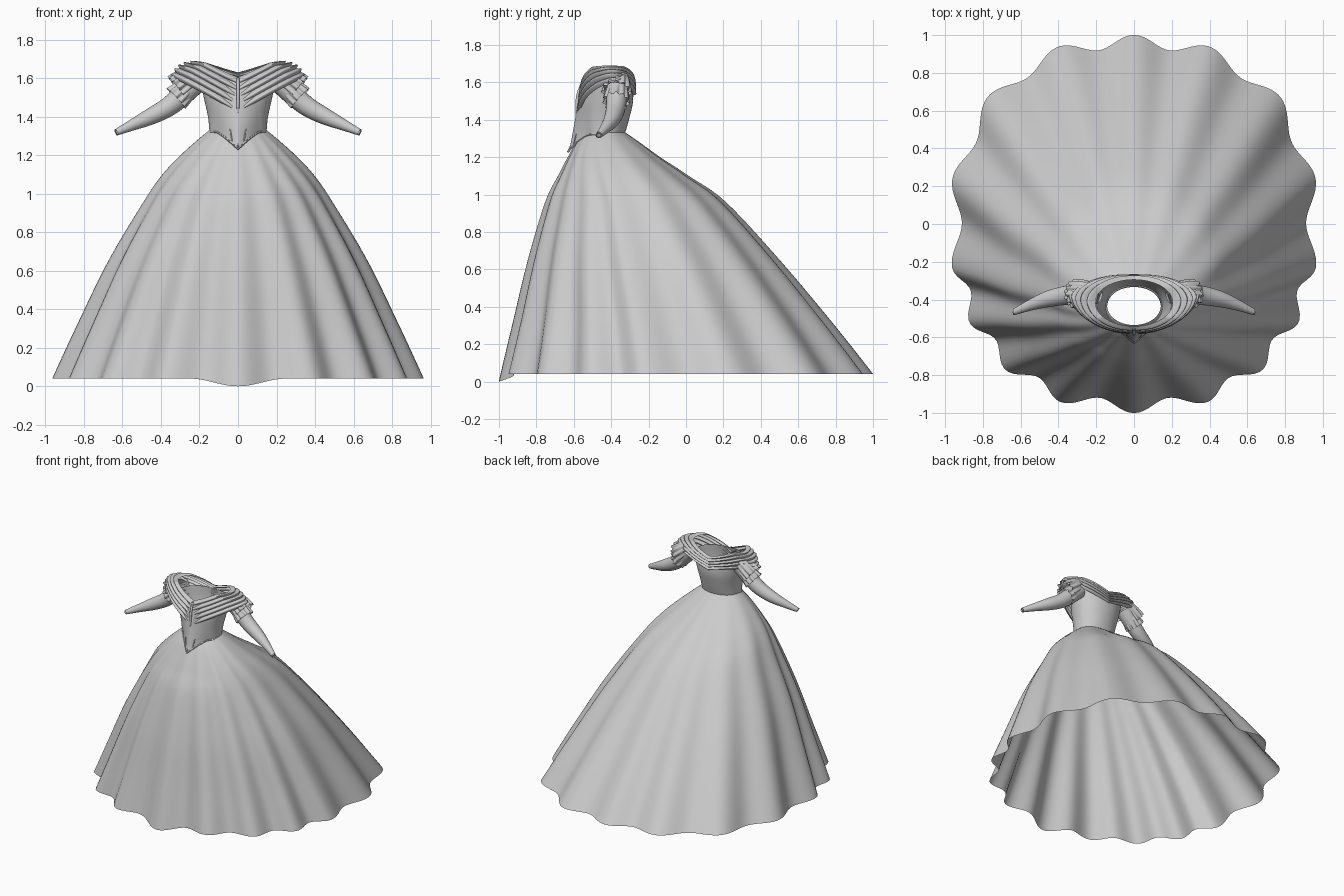
import bpy, bmesh, math
from mathutils import Vector

if "Cube" in bpy.data.objects:
    bpy.data.objects.remove(bpy.data.objects["Cube"])

TAU = 2 * math.pi


def spline(rows, u):
    """Catmull-Rom through equal-length rows, u in 0..1."""
    n = len(rows) - 1
    f = min(max(u, 0), 1) * n
    i = min(int(f), n - 1)
    t = f - i
    a, b, c, d = (rows[min(max(k, 0), n)] for k in (i - 1, i, i + 1, i + 2))
    return [0.5 * (2 * q + (r - p) * t + (2 * p - 5 * q + 4 * r - s) * t * t
                   + (3 * q - p - 3 * r + s) * t ** 3) for p, q, r, s in zip(a, b, c, d)]


def loft(name, rings, angle=50):
    """Skin closed rings of points into one open tube of quads."""
    bm = bmesh.new()
    vs = [[bm.verts.new(p) for p in ring] for ring in rings]
    n = len(rings[0])
    for a, b in zip(vs, vs[1:]):
        for j in range(n):
            k = (j + 1) % n
            bm.faces.new((a[j], a[k], b[k], b[j]))
    bmesh.ops.recalc_face_normals(bm, faces=bm.faces)
    me = bpy.data.meshes.new(name)
    bm.to_mesh(me)
    bm.free()
    ob = bpy.data.objects.new(name, me)
    bpy.context.collection.objects.link(ob)
    bpy.ops.object.select_all(action='DESELECT')
    ob.select_set(True)
    bpy.context.view_layer.objects.active = ob
    bpy.ops.object.shade_smooth_by_angle(angle=math.radians(angle))
    return ob


def tube(name, keys, seg=24, steps=20, waves=0, amp=0.0):
    """Round tube along keyed (x, y, z, radius); optional ruffled flare to the end."""
    pts = [spline(keys, i / steps) for i in range(steps + 1)]
    rings = []
    for i, p in enumerate(pts):
        d = Vector(pts[min(i + 1, steps)][:3]) - Vector(pts[max(i - 1, 0)][:3])
        u = d.cross(Vector((0, 1, 0.01))).normalized()
        v = d.cross(u).normalized()
        ring = []
        for j in range(seg):
            t = TAU * j / seg
            r = p[3] + amp * i / steps * math.cos(waves * t)
            ring.append(Vector(p[:3]) + r * (u * math.cos(t) + v * math.sin(t)))
        rings.append(ring)
    return loft(name, rings)


def oval(t, a, b, n):
    """Superellipse radius at polar angle t."""
    return (abs(math.cos(t) / a) ** n + abs(math.sin(t) / b) ** n) ** (-1 / n)


# Skirt: keyed ovals (z, half width, front y, back y), with folds widening to the hem
skirt_keys = [(1.335, .142, -.535, -.33), (1.28, .21, -.585, -.25), (1.20, .30, -.63, -.14),
              (1.10, .395, -.68, .01), (.96, .49, -.745, .205), (.65, .67, -.83, .485),
              (.305, .83, -.905, .765), (.04, .945, -.966, .966)]
fold_angles = [90, 67, 41, 14, -13.5, -31, -48.6, -67.7, -90]


def fold(t):
    """Cosine fold whose peaks sit at the listed angles on both sides."""
    deg = math.degrees(math.asin(max(-1, min(1, math.sin(t)))))
    for i, (hi, lo) in enumerate(zip(fold_angles, fold_angles[1:])):
        if deg >= lo - 1e-6:
            return math.cos(TAU * (i + (hi - deg) / (hi - lo)))
    return 1


rings = []
for i in range(41):
    z, rx, yf, yb = spline(skirt_keys, i / 40)
    depth = max(0, (1.335 - z) / 1.295)
    ring = []
    for j in range(240):
        t = TAU * j / 240
        r = oval(t, rx, (yb - yf) / 2, 2 + .25 * depth) * (1 + .036 * depth ** .6 * fold(t))
        x, y = r * math.cos(t), r * math.sin(t) + (yf + yb) / 2
        dip = .04 * depth ** 6 * math.cos(math.pi / 2 * min(1, abs(x) / .25)) ** 2 if y < 0 else 0
        ring.append((x, y, z - dip))
    rings.append(ring)
loft("skirt", rings)

# Bodice: fitted shell with a pointed front
bodice_keys = [(1.32, .148, -.555, -.328), (1.40, .156, -.567, -.305),
               (1.50, .178, -.57, -.283), (1.60, .2, -.55, -.285)]
rings = []
for i in range(17):
    u = i / 16
    z, rx, yf, yb = spline(bodice_keys, u)
    ring = []
    for j in range(96):
        t = TAU * j / 96
        r = oval(t, rx, (yb - yf) / 2, 2.1)
        x, y = r * math.cos(t), r * math.sin(t) + (yf + yb) / 2
        if y < -.43:
            point = max(0, 1 - abs(x) / .11) ** 1.2 * (1 - u) ** 2
            y, zz = y - .075 * point, z - .09 * point
        else:
            zz = z
        ring.append((x, y, zz))
    rings.append(ring)
loft("bodice", rings)

# Front boning seams and waist piping
for s in (-1, 0, 1):
    tube("bodice_seam", [(s * .045, -.572, 1.46, .004), (s * .043, -.572, 1.38, .004),
                         (s * .037, -.59 - .005 * (s == 0), 1.31, .004),
                         (s * .03, -.60 - .03 * (s == 0), 1.27 - .04 * (s == 0), .004)], 8, 12)
waist = [Vector(p) for p in rings[0]]
piping = []
for j, p in enumerate(waist):
    out = Vector((p.x, p.y + .44, 0)).normalized()
    piping.append([p + .006 * (out * math.cos(a) + Vector((0, 0, math.sin(a))))
                   for a in (k * TAU / 6 for k in range(7))])
loft("waist_piping", list(zip(*piping)))

# Off-shoulder draped collar: overlapping folds from neckline to V-shaped lower edge
LAYERS, SUB = 5, 6
rings = []
for i in range(LAYERS * SUB + 1):
    v = i / (LAYERS * SUB)
    f = (i % SUB) / SUB
    puff = .016 * math.sin(math.pi * f ** 1.4) + .006 * f
    ring = []
    for j in range(128):
        t = TAU * j / 128
        c, s = math.cos(t), math.sin(t)
        ac, front = abs(c), s < 0
        top = Vector((.205 * c, -.415 + (.125 if front else .12) * s,
                      (1.605 if front else 1.63) + (.075 if front else .05) * min(1, ac / .8) ** 1.1))
        sd = math.copysign(abs(s) ** 1.3, s)
        low = Vector((.335 * c, -.375 + (.19 if front else .09) * sd,
                      (1.415 if front else 1.53) + (.185 if front else .07) * ac ** .9))
        p = top.lerp(low, v)
        out = Vector((c, s, .9 * ac)).normalized()
        ring.append(p + out * (puff + .028 * ac * math.sin(math.pi * v)))
    rings.append(ring)
loft("draped_collar", rings, 60)

# Small gather at the centre front of the collar
tube("collar_gather", [(0, -.555, 1.60, .007), (0, -.58, 1.52, .009), (0, -.585, 1.41, .006)], 10, 10)

# Sleeves, ruffles and finger loops on both sides
for side, m in (("right", -1), ("left", 1)):
    def mir(keys):
        return [(m * x, y, z, r) for x, y, z, r in keys]
    tube(side + "_sleeve", mir([(.21, -.365, 1.59, .06), (.28, -.37, 1.52, .056),
                                (.36, -.378, 1.452, .051), (.455, -.397, 1.40, .043),
                                (.55, -.43, 1.356, .029), (.632, -.465, 1.318, .017)]))
    tube(side + "_upper_ruffle", mir([(.22, -.365, 1.62, .06), (.27, -.368, 1.58, .07),
                                      (.315, -.372, 1.545, .073)]), 96, 8, 12, .009)
    tube(side + "_lower_ruffle", mir([(.25, -.367, 1.57, .055), (.285, -.37, 1.53, .062),
                                      (.322, -.374, 1.495, .066)]), 96, 8, 11, .007)
    bpy.ops.mesh.primitive_torus_add(major_radius=.013, minor_radius=.003, major_segments=20,
                                     minor_segments=8, location=(m * .634, -.467, 1.317),
                                     rotation=(0, m * math.radians(115), 0))
    bpy.context.object.name = side + "_cuff_loop"
    bpy.ops.object.shade_smooth_by_angle(angle=math.radians(50))
